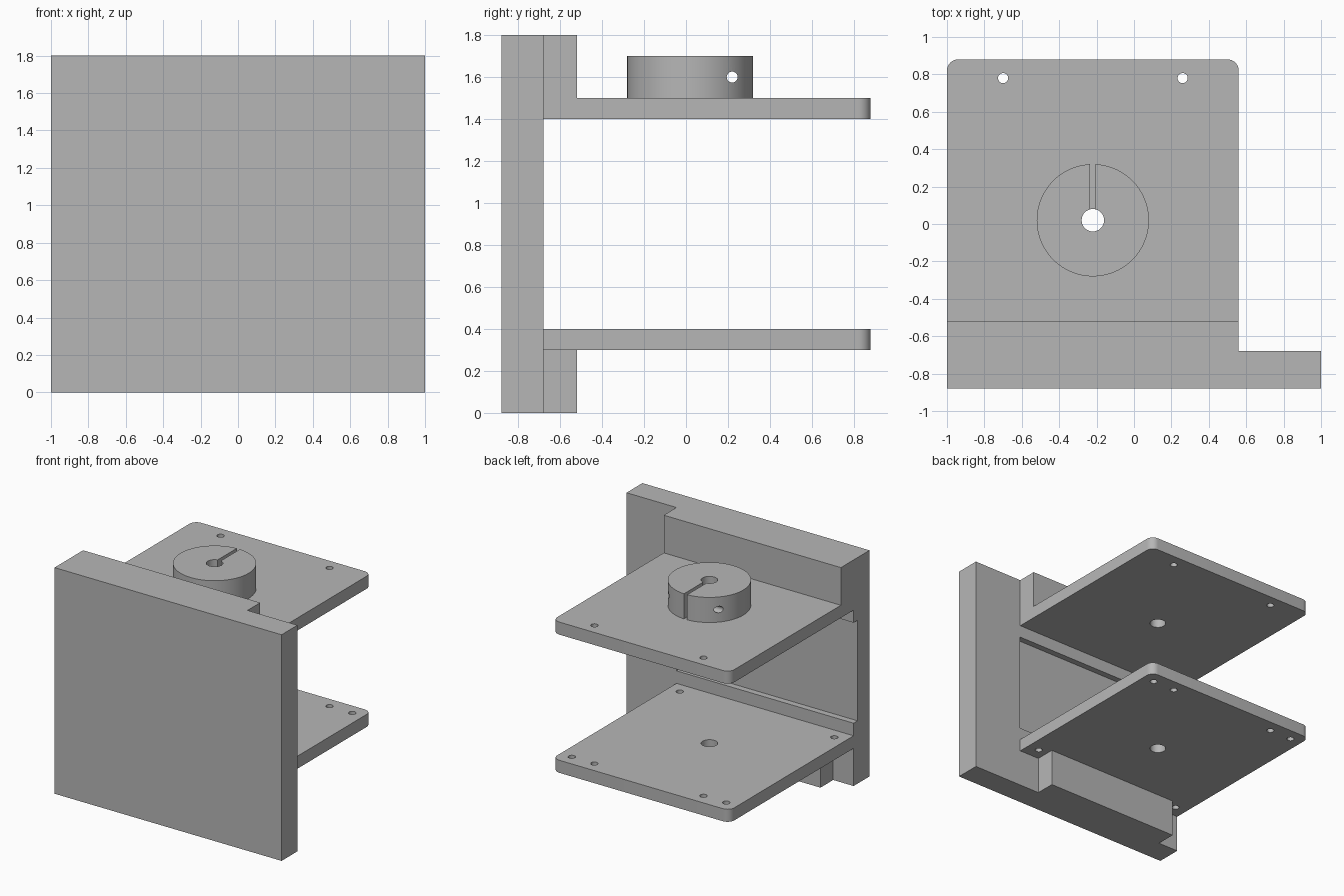
import bpy, bmesh, math
from mathutils import Matrix, Vector

default = bpy.data.objects.get("Cube")
if default:
    bpy.data.objects.remove(default, do_unlink=True)

grey = bpy.data.materials.new("plain_grey")
grey.use_nodes = True
GREY = (0.47, 0.47, 0.47, 1.0)
grey.diffuse_color = GREY
grey.node_tree.nodes["Principled BSDF"].inputs["Base Color"].default_value = GREY


def finish(bm, name):
    bmesh.ops.recalc_face_normals(bm, faces=bm.faces)
    mesh = bpy.data.meshes.new(name)
    bm.to_mesh(mesh)
    bm.free()
    mesh.materials.append(grey)
    obj = bpy.data.objects.new(name, mesh)
    bpy.context.collection.objects.link(obj)
    return obj


def box(name, low, high):
    low, high = Vector(low), Vector(high)
    bm = bmesh.new()
    bmesh.ops.create_cube(bm, size=1, matrix=Matrix.Translation((low + high) / 2)
                          @ Matrix.Diagonal((high - low).to_4d()))
    return finish(bm, name)


def cylinders(name, centres, radius, depth, segments=32, turn=Matrix()):
    bm = bmesh.new()
    for centre in centres:
        bmesh.ops.create_cone(bm, cap_ends=True, segments=segments, radius1=radius,
                              radius2=radius, depth=depth,
                              matrix=Matrix.Translation(centre) @ turn)
    return finish(bm, name)


def activate(obj):
    for other in bpy.context.selected_objects:
        other.select_set(False)
    obj.select_set(True)
    bpy.context.view_layer.objects.active = obj


def cut(obj, cutter):
    mod = obj.modifiers.new("cut", 'BOOLEAN')
    mod.operation = 'DIFFERENCE'
    mod.solver = 'EXACT'
    mod.object = cutter
    activate(obj)
    bpy.ops.object.modifier_apply(modifier=mod.name)
    bpy.data.objects.remove(cutter, do_unlink=True)


def smooth(obj):
    activate(obj)
    bpy.ops.object.shade_smooth_by_angle(angle=math.radians(30))


# Shared layout
LEFT, RIGHT = -1.0, 0.56          # shelf sides
WALL, LEDGE, REAR = -0.68, -0.52, 0.88
HUB_X, HUB_Y = -0.22, 0.02
MID_HOLES = [(HUB_X - 0.48, 0.78), (HUB_X + 0.48, 0.78)]
CORNER_HOLES = [(HUB_X + sx * 0.68, y) for sx in (-1, 1) for y in (-0.58, 0.78)]

# Upright wall with a shallow pocket between the shelves
wall = box("front_wall", (-1, -0.88, 0), (1, WALL, 1.8))
cut(wall, box("pocket_cutter", (-1.2, -0.73, 0.5), (RIGHT, -0.5, 1.3)))

# Thick ledges above the top shelf and below the bottom shelf
box("upper_ledge", (LEFT, WALL, 1.5), (RIGHT, LEDGE, 1.8))
box("lower_ledge", (HUB_X - 0.6, WALL, 0), (HUB_X + 0.6, LEDGE, 0.3))


# Shelf with rounded rear corners and drilled holes
def shelf(name, bottom, holes, radius=0.06, steps=8):
    outline = [(LEFT, WALL), (RIGHT, WALL)]
    for cx, start in ((RIGHT - radius, 0), (LEFT + radius, 90)):
        for i in range(steps + 1):
            a = math.radians(start + 90 * i / steps)
            outline.append((cx + radius * math.cos(a), REAR - radius + radius * math.sin(a)))
    bm = bmesh.new()
    face = bm.faces.new([bm.verts.new((x, y, bottom)) for x, y in outline])
    side = bmesh.ops.extrude_face_region(bm, geom=[face])
    bmesh.ops.translate(bm, vec=(0, 0, 0.1),
                        verts=[v for v in side["geom"] if isinstance(v, bmesh.types.BMVert)])
    obj = finish(bm, name)
    z = bottom + 0.05
    cut(obj, cylinders("screw_cutter", [(x, y, z) for x, y in holes], 0.027, 0.3))
    cut(obj, cylinders("bore_cutter", [(HUB_X, HUB_Y, z)], 0.06, 0.3))
    smooth(obj)


shelf("top_shelf", 1.4, MID_HOLES)
shelf("bottom_shelf", 0.3, MID_HOLES + CORNER_HOLES)

# Clamping hub: bore, radial slit and cross screw hole
hub = cylinders("clamp_hub", [(HUB_X, HUB_Y, 1.6)], 0.3, 0.2, segments=96)
cut(hub, cylinders("bore_cutter", [(HUB_X, HUB_Y, 1.6)], 0.06, 0.4))
cut(hub, box("slit_cutter", (HUB_X - 0.014, HUB_Y, 1.4), (HUB_X + 0.014, 0.5, 1.8)))
cut(hub, cylinders("cross_cutter", [(HUB_X, 0.22, 1.6)], 0.026, 1.0,
                   turn=Matrix.Rotation(math.pi / 2, 4, 'Y')))
smooth(hub)
